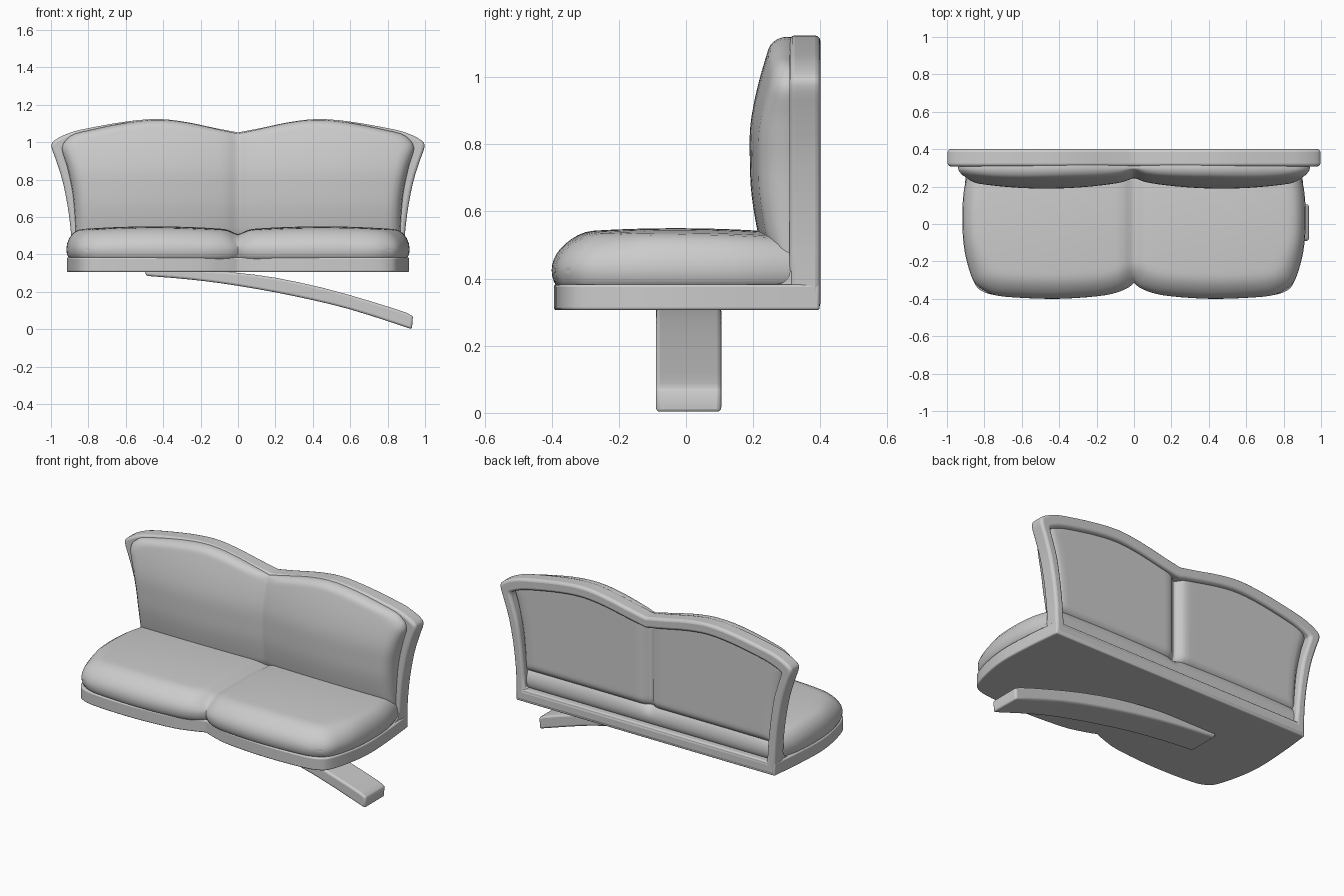
import bpy, bmesh, math

if "Cube" in bpy.data.objects:
    bpy.data.objects.remove(bpy.data.objects["Cube"])


def smooth(pts, n=8):
    """Catmull-Rom samples through 2D points."""
    p = [pts[0]] + list(pts) + [pts[-1]]
    out = []
    for i in range(1, len(p) - 2):
        for k in range(n):
            t = k / n
            out.append(tuple(0.5 * (2 * b + (c - a) * t + (2 * a - 5 * b + 4 * c - d) * t * t
                                    + (3 * b - a - 3 * c + d) * t ** 3)
                             for a, b, c, d in zip(p[i - 1], p[i], p[i + 1], p[i + 2])))
    return out + [tuple(pts[-1])]


def func(pts):
    """Smooth y(x) lookup through points."""
    s = smooth(pts, 12)

    def f(x):
        x = min(max(x, s[0][0]), s[-1][0])
        for (x0, y0), (x1, y1) in zip(s, s[1:]):
            if x <= x1:
                return y0 + (y1 - y0) * (x - x0) / max(x1 - x0, 1e-9)
        return s[-1][1]
    return f


def mirror(half):
    """Closed loop from a half outline running from x=0 round to x=0."""
    return half + [(-x, y) for x, y in reversed(half) if x > 1e-6]


def finish(name, bm, bevel=0.0):
    bmesh.ops.remove_doubles(bm, verts=bm.verts, dist=1e-5)
    bmesh.ops.recalc_face_normals(bm, faces=bm.faces)
    me = bpy.data.meshes.new(name)
    bm.to_mesh(me)
    bm.free()
    ob = bpy.data.objects.new(name, me)
    bpy.context.collection.objects.link(ob)
    bpy.ops.object.select_all(action='DESELECT')
    ob.select_set(True)
    bpy.context.view_layer.objects.active = ob
    if bevel:
        m = ob.modifiers.new("soft_edges", 'BEVEL')
        m.width, m.segments, m.limit_method, m.angle_limit = bevel, 3, 'ANGLE', math.radians(50)
    bpy.ops.object.shade_smooth_by_angle(angle=math.radians(45))
    return ob


def prism(name, pts, vec, bevel=0.0):
    bm = bmesh.new()
    f = bm.faces.new([bm.verts.new(p) for p in pts])
    ext = bmesh.ops.extrude_face_region(bm, geom=[f])
    bmesh.ops.translate(bm, vec=vec,
                        verts=[v for v in ext['geom'] if isinstance(v, bmesh.types.BMVert)])
    return finish(name, bm, bevel)


def round_in(d, r):
    """Quarter-circle rise from an edge at distance d."""
    k = 1 - min(max(d, 0) / r, 1)
    return math.sqrt(max(0, 1 - k * k))


def rim_distance(p, rim):
    best = 9.0
    for (ax, ay), (bx, by) in zip(rim, rim[1:] + rim[:1]):
        ex, ey, px, py = bx - ax, by - ay, p[0] - ax, p[1] - ay
        t = min(max((ex * px + ey * py) / (ex * ex + ey * ey + 1e-12), 0), 1)
        best = min(best, (px - t * ex) ** 2 + (py - t * ey) ** 2)
    return math.sqrt(best)


def cushion(name, plan, shape, nu=24, nv=34):
    """Closed pillow: plan maps (u, v) to the outline, shape(p, d, side) to 3D."""
    ease = lambda k, n: (1 - math.cos(math.pi * k / n)) / 2
    us = [math.copysign(ease(abs(k), nu), k) for k in range(-nu, nu + 1)]
    vs = [ease(k, nv) for k in range(nv + 1)]
    flat = [[plan(u, v) for v in vs] for u in us]
    rim = ([c[0] for c in flat] + flat[-1][1:] + [c[-1] for c in flat[-2::-1]] + flat[0][-2:0:-1])
    dist = [[rim_distance(p, rim) for p in c] for c in flat]
    bm = bmesh.new()
    for side in (0, 1):
        g = [[bm.verts.new(shape(p, d, side)) for p, d in zip(*c)] for c in zip(flat, dist)]
        for i in range(len(us) - 1):
            for j in range(nv):
                bm.faces.new((g[i][j], g[i + 1][j], g[i + 1][j + 1], g[i][j + 1]))
    return finish(name, bm)


# seat base plate
half = smooth([(0, -0.315), (0.08, -0.345), (0.2, -0.375), (0.45, -0.393), (0.7, -0.385),
               (0.81, -0.36), (0.86, -0.3), (0.9, -0.15), (0.915, 0), (0.905, 0.2), (0.885, 0.398)], 5)
prism("seat_base", [(x, y, 0.306) for x, y in mirror(half)], (0, 0, 0.077), 0.008)

# rounded inside corner where the base turns up into the frame
cove = [(0.27 + 0.04 * math.sin(a), 0.423 - 0.04 * math.cos(a)) for a in (0, .4, .8, 1.2, math.pi / 2)]
prism("corner_fillet", [(-0.884, y, z) for y, z in cove + [(0.33, 0.423), (0.33, 0.37), (0.27, 0.37)]],
      (1.768, 0, 0))

# back frame: open ring standing on the rear of the base
outer = [(0, 0.306), (0.885, 0.306)] + smooth(
    [(0.89, 0.48), (0.905, 0.62), (0.935, 0.78), (0.972, 0.9), (0.997, 0.975), (0.98, 1.01),
     (0.9, 1.05), (0.8, 1.075), (0.6, 1.11), (0.43, 1.124), (0.28, 1.108), (0.12, 1.075), (0, 1.052)], 3)
inner = [(0, 0.38), (0.83, 0.38)] + smooth(
    [(0.835, 0.48), (0.85, 0.62), (0.875, 0.78), (0.905, 0.88), (0.925, 0.945), (0.91, 0.965),
     (0.85, 0.99), (0.77, 1.01), (0.59, 1.042), (0.43, 1.055), (0.28, 1.04), (0.12, 1.008), (0, 0.985)], 3)
bm = bmesh.new()
rings = [[bm.verts.new((x, y, z)) for x, z in mirror(loop)]
         for loop, y in ((outer, 0.308), (outer, 0.4), (inner, 0.4), (inner, 0.308))]
n = len(rings[0])
for a, b in zip(rings, rings[1:] + rings[:1]):
    for i in range(n):
        j = (i + 1) % n
        bm.faces.new((a[i], a[j], b[j], b[i]))
finish("back_frame", bm, 0.016)

# seat cushion: two lobes with a soft centre crease
seat_w = func([(0, 0.81), (0.03, 0.84), (0.1, 0.87), (0.28, 0.905), (0.5, 0.918), (0.75, 0.908), (1, 0.86)])
seat_front = func([(0, -0.315), (0.06, -0.35), (0.2, -0.382), (0.5, -0.4), (0.8, -0.392),
                   (0.93, -0.378), (1, -0.35)])


def seat_plan(u, v):
    yf = seat_front(abs(u))
    return u * seat_w(v), yf + (0.37 - yf) * v


def seat_shape(p, d, side):
    x, y = p
    if side:
        return (x, y, 0.425 - 0.055 * round_in(d, 0.03))
    ax = math.hypot(x, 0.02)
    top = (0.55 - 0.02 * ((ax - 0.45) / 0.45) ** 2 - 0.022 * math.exp(-(x / 0.04) ** 2)
           - 0.015 * ((y + 0.03) / 0.35) ** 2)
    r = 0.08 + 0.06 * min(max((-y - 0.1) / 0.25, 0), 1)
    return (x, y, 0.425 + (top - 0.425) * round_in(d, r))


cushion("seat_cushion", seat_plan, seat_shape)

# back cushion: same construction, standing up and filling the frame opening
back_top = func([(0, 1.045), (0.12, 1.07), (0.3, 1.106), (0.46, 1.12), (0.64, 1.104),
                 (0.85, 1.065), (0.95, 1.04), (1, 1.0)])
back_w = func([(0, 0.865), (0.25, 0.872), (0.5, 0.885), (0.75, 0.913), (0.92, 0.94), (1, 0.93)])
back_y = func([(0.46, 0.235), (0.53, 0.215), (0.65, 0.195), (0.75, 0.19), (0.85, 0.191),
               (0.95, 0.208), (1.05, 0.235), (1.12, 0.258)])


def back_plan(u, v):
    return u * back_w(v), 0.47 + (back_top(abs(u)) - 0.47) * v


def back_shape(p, d, side):
    x, z = p
    if side:
        crease = math.exp(-(x / 0.03) ** 2)
        return (x, 0.3 + (0.073 - 0.035 * crease) * round_in(d, 0.06), z)
    ax = math.hypot(x, 0.02)
    front = back_y(z) + 0.045 * ((ax - 0.47) / 0.47) ** 2 + 0.014 * math.exp(-(x / 0.04) ** 2)
    r = 0.06 - 0.03 * min(max((z - 0.95) / 0.1, 0), 1)
    return (x, 0.3 - (0.3 - min(front, 0.285)) * round_in(d, r), z)


cushion("back_cushion", back_plan, back_shape)

# curved support arm below the base
under = smooth([(-0.49, 0.285), (-0.25, 0.265), (0, 0.232), (0.3, 0.177), (0.6, 0.106), (0.93, 0.0)], 3)
over = smooth([(0.935, 0.065), (0.9, 0.088), (0.7, 0.152), (0.45, 0.222), (0.2, 0.275), (0, 0.301),
               (-0.2, 0.315), (-0.5, 0.315)], 2)
prism("support_arm", [(x, -0.09, z) for x, z in under + over], (0, 0.195, 0), 0.012)
